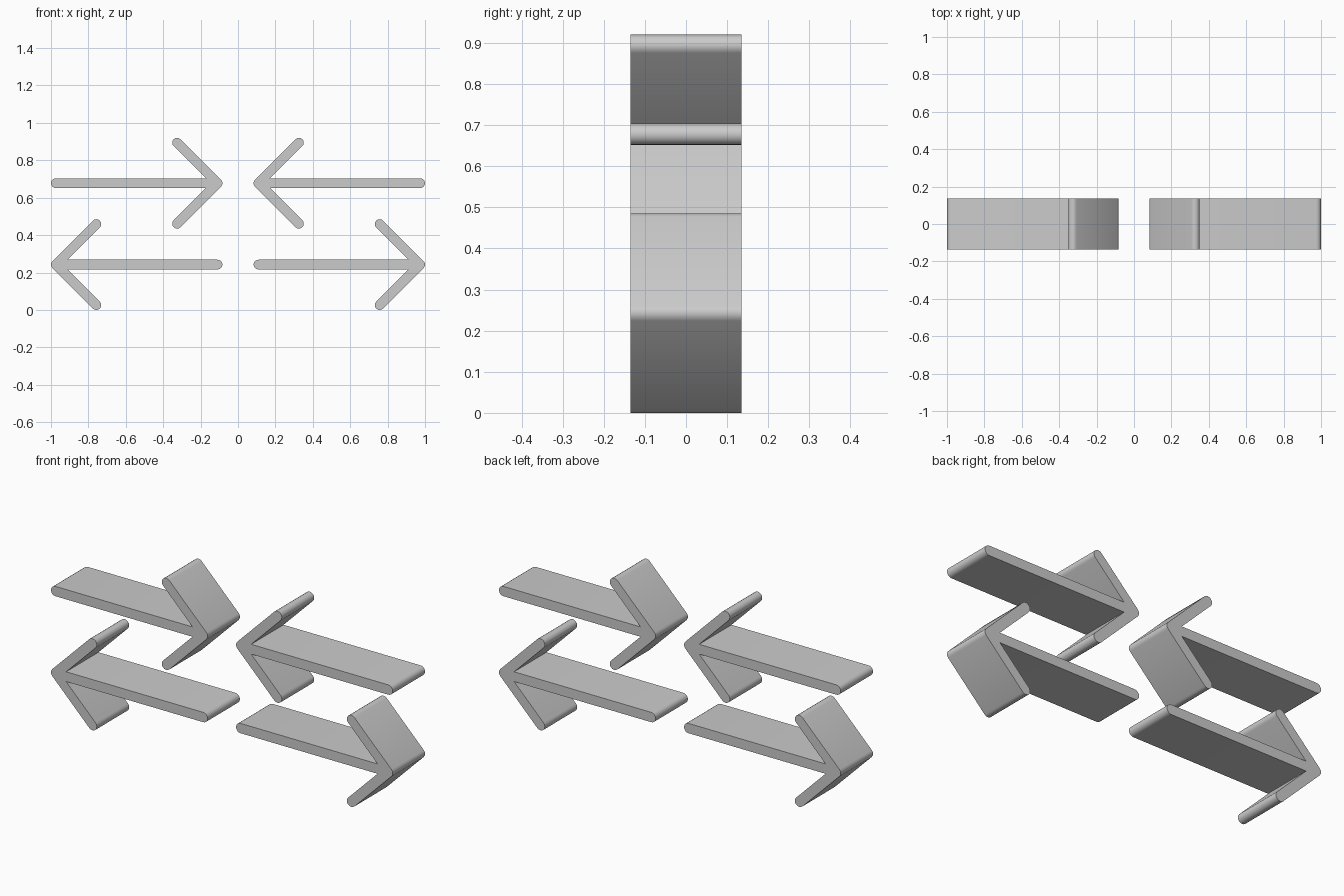
import bpy, bmesh, math
from mathutils import Vector

cube = bpy.data.objects.get("Cube")
if cube:
    bpy.data.objects.remove(cube, do_unlink=True)

RADIUS = 0.026      # half thickness of every bar
DEPTH = 0.135       # half depth in y
LENGTH = 0.917      # tail end to tip
WING = 0.2165       # reach of each barb, measured in x and in z
STEPS = 8

grey = bpy.data.materials.new("Plain grey")
grey.use_nodes = True
colour = (0.6, 0.6, 0.6, 1)
grey.diffuse_color = colour
grey.node_tree.nodes["Principled BSDF"].inputs["Base Color"].default_value = colour


def arc(cx, cz, start, end, steps=STEPS):
    """Points along a rounded end, angles in degrees."""
    angles = [math.radians(start + (end - start) * i / steps) for i in range(steps + 1)]
    return [(cx + RADIUS * math.cos(a), cz + RADIUS * math.sin(a)) for a in angles]


def arrow_outline():
    """Closed outline of an arrow pointing to +x, centred on its length."""
    tip = LENGTH / 2 - RADIUS
    notch = tip - RADIUS * (1 + math.sqrt(2))
    upper = arc(-tip, 0, 180, 90, STEPS // 2)            # rounded tail
    upper.append((notch, RADIUS))                        # inner corner
    upper += arc(tip - WING, WING, 225, 45)              # rounded barb end
    upper += arc(tip, 0, 45, 0, STEPS // 4)              # rounded tip
    lower = [(x, -z) for x, z in reversed(upper[1:-1])]
    return upper + lower


def make_arrow(name, x, z, direction):
    bm = bmesh.new()
    front = bm.faces.new([bm.verts.new((x + direction * px, -DEPTH, z + pz))
                          for px, pz in arrow_outline()])
    extruded = bmesh.ops.extrude_face_region(bm, geom=[front], use_keep_orig=True)
    moved = [v for v in extruded["geom"] if isinstance(v, bmesh.types.BMVert)]
    bmesh.ops.translate(bm, verts=moved, vec=Vector((0, 2 * DEPTH, 0)))
    bmesh.ops.recalc_face_normals(bm, faces=bm.faces)
    mesh = bpy.data.meshes.new(name)
    bm.to_mesh(mesh)
    bm.free()
    mesh.materials.append(grey)
    arrow = bpy.data.objects.new(name, mesh)
    bpy.context.collection.objects.link(arrow)
    # Smooth rounded ends, crisp rims
    bpy.ops.object.select_all(action="DESELECT")
    arrow.select_set(True)
    bpy.context.view_layer.objects.active = arrow
    bpy.ops.object.shade_smooth_by_angle(angle=math.radians(30))


# Upper pair points inward, lower pair points outward
for side, sign in (("left", 1), ("right", -1)):
    centre = sign * (1 - LENGTH / 2)
    make_arrow(f"upper_{side}_arrow", centre, 0.6775, -sign)
    make_arrow(f"lower_{side}_arrow", centre, 0.2425, sign)
